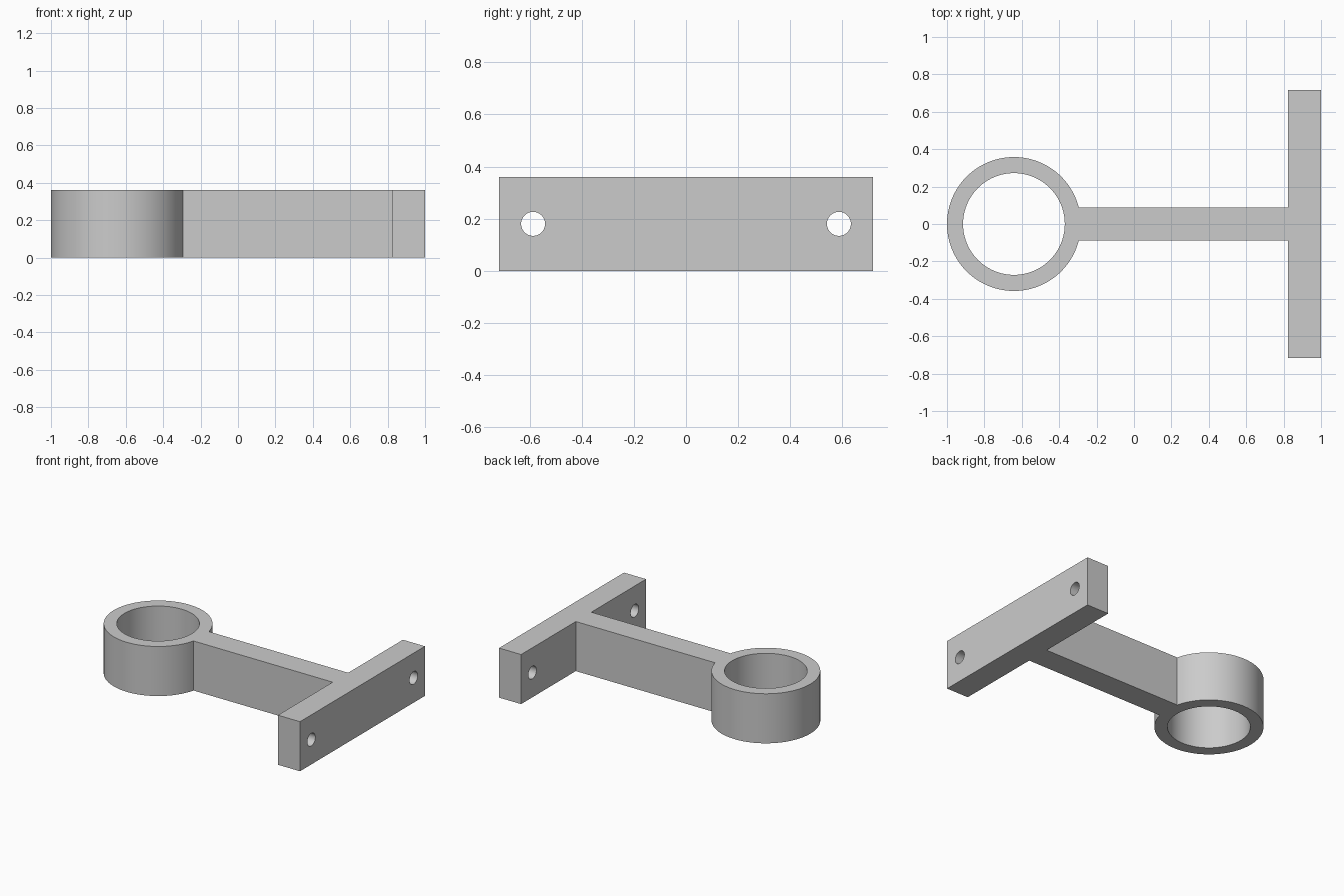
import bpy, bmesh, math
from mathutils import Matrix, Vector

HEIGHT = 0.36
RING_X, RING_R, BORE_R = -0.642, 0.358, 0.272
ARM_HALF = 0.089
PLATE_X, PLATE_HALF = 0.823, 0.717
HOLE_Y, HOLE_R = 0.587, 0.046

cube = bpy.data.objects.get("Cube")
if cube:
    bpy.data.objects.remove(cube, do_unlink=True)

grey = bpy.data.materials.new("light_grey")
grey.use_nodes = True
grey.diffuse_color = (0.6, 0.6, 0.6, 1)
grey.node_tree.nodes["Principled BSDF"].inputs["Base Color"].default_value = (0.6, 0.6, 0.6, 1)


def make_object(name, bm):
    bmesh.ops.recalc_face_normals(bm, faces=bm.faces)
    mesh = bpy.data.meshes.new(name)
    bm.to_mesh(mesh)
    bm.free()
    mesh.materials.append(grey)
    obj = bpy.data.objects.new(name, mesh)
    bpy.context.collection.objects.link(obj)
    return obj


def add_cylinder(bm, radius, depth, segments, matrix):
    bmesh.ops.create_cone(bm, cap_ends=True, segments=segments, radius1=radius,
                          radius2=radius, depth=depth, matrix=matrix)


# Bracket: round collar, straight arm and mounting plate in one outline
join = math.asin(ARM_HALF / RING_R)
steps = 90
outline = []
for i in range(steps + 1):
    a = join + (2 * math.pi - 2 * join) * i / steps
    outline.append((RING_X + RING_R * math.cos(a), RING_R * math.sin(a)))
half = [(PLATE_X, -ARM_HALF), (PLATE_X, -PLATE_HALF), (1, -PLATE_HALF)]
outline += half + [(x, -y) for x, y in reversed(half)]

bm = bmesh.new()
base = bm.faces.new([bm.verts.new((x, y, 0)) for x, y in outline])
top = bmesh.ops.extrude_face_region(bm, geom=[base], use_keep_orig=True)
bmesh.ops.translate(bm, vec=Vector((0, 0, HEIGHT)),
                    verts=[v for v in top["geom"] if isinstance(v, bmesh.types.BMVert)])
bracket = make_object("bracket", bm)

# Collar bore and the two screw holes
bm = bmesh.new()
add_cylinder(bm, BORE_R, 1, 96, Matrix.Translation((RING_X, 0, HEIGHT / 2)))
for side in (-1, 1):
    add_cylinder(bm, HOLE_R, 0.5, 48,
                 Matrix.Translation((0.91, side * HOLE_Y, HEIGHT / 2))
                 @ Matrix.Rotation(math.pi / 2, 4, "Y"))
cutter = make_object("hole_cutter", bm)
cutter.hide_render = True

cut = bracket.modifiers.new("holes", "BOOLEAN")
cut.operation = "DIFFERENCE"
cut.solver = "EXACT"
cut.object = cutter

bpy.ops.object.select_all(action="DESELECT")
bracket.select_set(True)
bpy.context.view_layer.objects.active = bracket
bpy.ops.object.modifier_apply(modifier=cut.name)
bpy.data.objects.remove(cutter, do_unlink=True)
bpy.ops.object.shade_smooth_by_angle(angle=math.radians(30))
